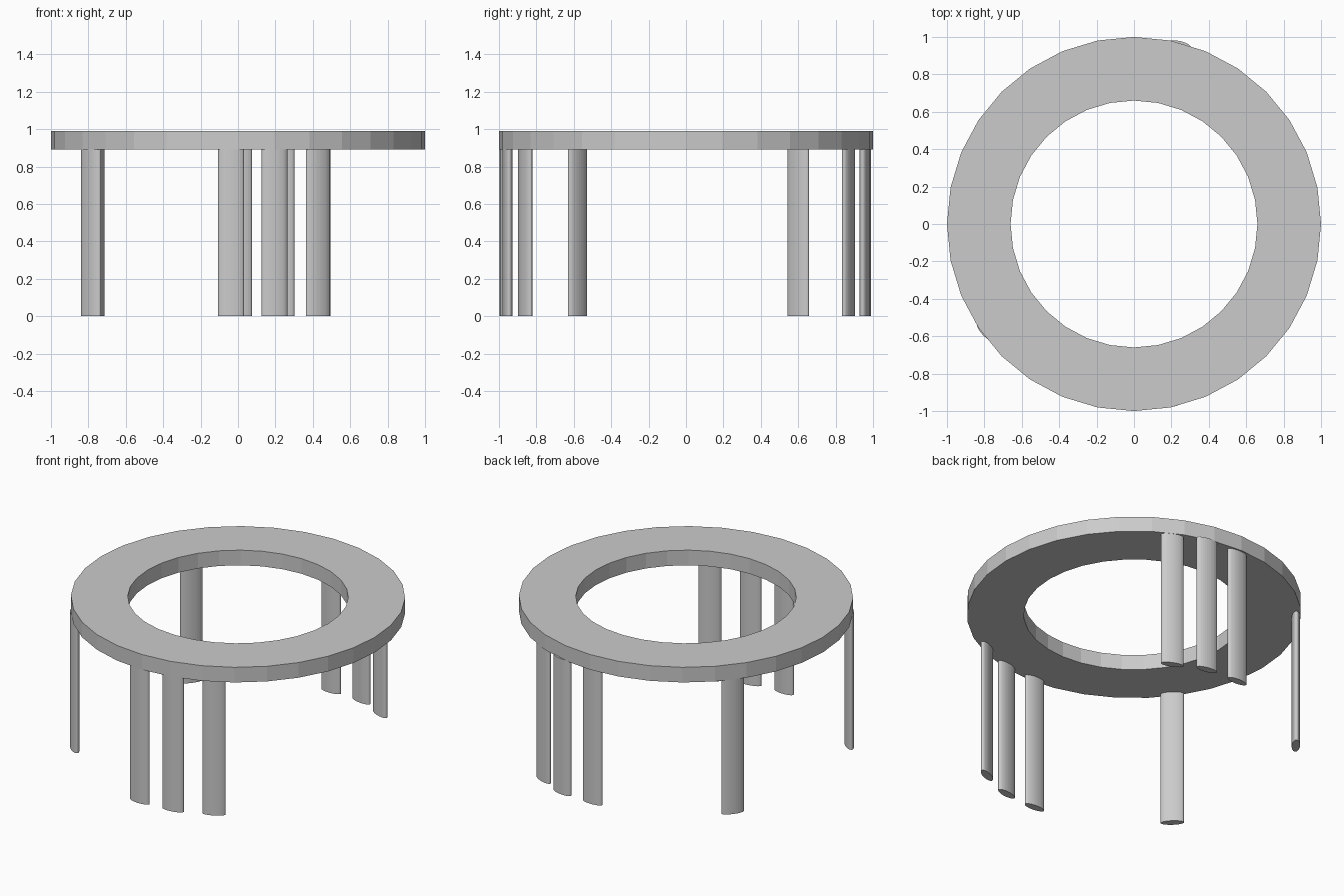
import bpy, bmesh, math

if "Cube" in bpy.data.objects:
    bpy.data.objects.remove(bpy.data.objects["Cube"])

SEGMENTS = 32
RING_BOTTOM, RING_TOP = 0.89, 0.99


def add_mesh(name, bm):
    bmesh.ops.recalc_face_normals(bm, faces=bm.faces)
    mesh = bpy.data.meshes.new(name)
    bm.to_mesh(mesh)
    bm.free()
    obj = bpy.data.objects.new(name, mesh)
    bpy.context.collection.objects.link(obj)
    return obj


# Flat faceted ring resting on the legs
def build_ring(outer, inner):
    bm = bmesh.new()
    profile = [(outer, RING_BOTTOM), (outer, RING_TOP),
               (inner, RING_TOP), (inner, RING_BOTTOM)]
    loops = []
    for i in range(SEGMENTS):
        a = 2 * math.pi * i / SEGMENTS
        loops.append([bm.verts.new((r * math.cos(a), r * math.sin(a), z))
                      for r, z in profile])
    for i in range(SEGMENTS):
        p, q = loops[i], loops[(i + 1) % SEGMENTS]
        for k in range(4):
            n = (k + 1) % 4
            bm.faces.new((p[k], q[k], q[n], p[n]))
    return add_mesh("top_ring", bm)


# Upright leg with a thin elliptical section
def build_leg(name, x, y, angle, width=0.14, depth=0.05):
    bm = bmesh.new()
    height = RING_BOTTOM + 0.005
    bmesh.ops.create_cone(bm, cap_ends=True, segments=SEGMENTS,
                          radius1=0.5, radius2=0.5, depth=height)
    bmesh.ops.scale(bm, vec=(width, depth, 1), verts=bm.verts)
    obj = add_mesh(name, bm)
    obj.location = (x, y, height / 2)
    obj.rotation_euler.z = math.radians(angle)
    return obj


build_ring(1.0, 0.66)

# Two groups of three legs and two single legs: x, y, turn in degrees
legs = {
    "front_leg_1": (-0.037, -0.971, -2),
    "front_leg_2": (0.195, -0.954, 9),
    "front_leg_3": (0.427, -0.860, 26),
    "back_leg_1": (0.005, 0.965, 0),
    "back_leg_2": (0.233, 0.955, -9),
    "back_leg_3": (0.430, 0.869, -23),
    "left_front_leg": (-0.786, -0.580, -44),
    "left_back_leg": (-0.761, 0.600, 53),
}
for leg_name, placement in legs.items():
    build_leg(leg_name, *placement)
